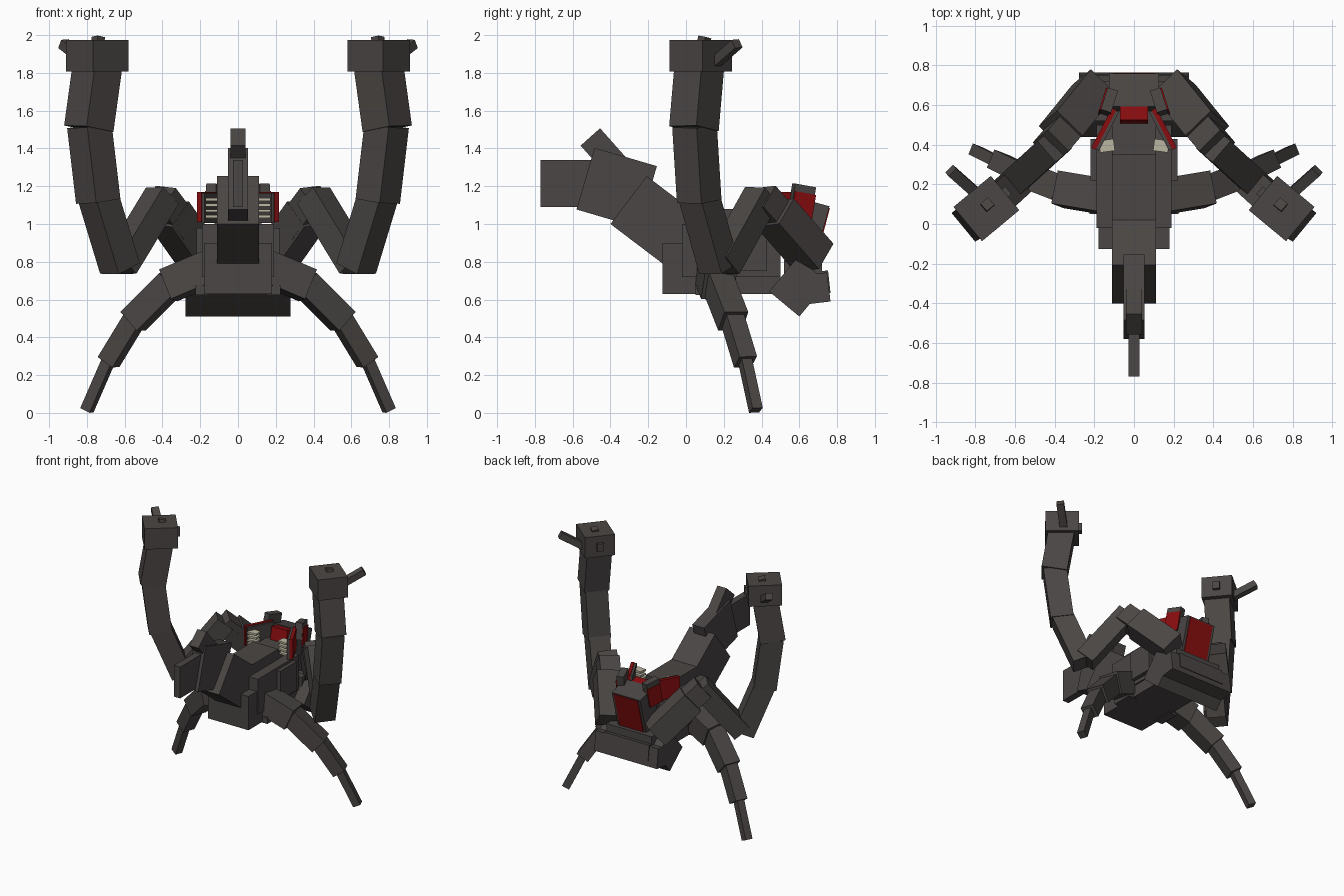
import bpy
import bmesh
from mathutils import Vector, Matrix

cube = bpy.data.objects.get("Cube")
if cube:
    bpy.data.objects.remove(cube, do_unlink=True)


def material(name, rgb):
    m = bpy.data.materials.new(name)
    m.use_nodes = True
    m.diffuse_color = (*rgb, 1)
    m.node_tree.nodes["Principled BSDF"].inputs["Base Color"].default_value = (*rgb, 1)
    return m


GREY = material("charcoal", (0.068, 0.061, 0.058))
RED = material("deep red", (0.25, 0.004, 0.005))
BONE = material("bone", (0.5, 0.47, 0.36))


def block(name, centre, axes, size, mat=GREY):
    """Box with its own axes, flat shaded."""
    bm = bmesh.new()
    bmesh.ops.create_cube(bm, size=1)
    bmesh.ops.scale(bm, vec=Vector(size), verts=bm.verts)
    rot = Matrix(axes).transposed().to_4x4()
    bmesh.ops.transform(bm, matrix=Matrix.Translation(centre) @ rot, verts=bm.verts)
    mesh = bpy.data.meshes.new(name)
    bm.to_mesh(mesh)
    bm.free()
    mesh.materials.append(mat)
    obj = bpy.data.objects.new(name, mesh)
    bpy.context.collection.objects.link(obj)
    return obj


def limb(name, a, b, side, width, depth, mat=GREY):
    """Box running from a to b; side is the direction its width faces."""
    a, b = Vector(a), Vector(b)
    z = (b - a).normalized()
    x = Vector(side)
    x = (x - z * x.dot(z)).normalized()
    return block(name, (a + b) / 2, (x, z.cross(x), z), (width, depth, (b - a).length), mat)


def slab(name, half, p, q, depth, mat=GREY):
    """Centred box: edge p-q in the side plane, thickened to the left of p-q."""
    d = (Vector(q) - Vector(p)).normalized()
    off = Vector((-d.y, d.x)) * depth / 2
    a, b = Vector(p) + off, Vector(q) + off
    return limb(name, (0, *a), (0, *b), (1, 0, 0), half * 2, depth, mat)


def box(name, lo, hi, mat=GREY):
    lo, hi = Vector(lo), Vector(hi)
    return block(name, (lo + hi) / 2, Matrix.Identity(3), hi - lo, mat)


# Tail chain
slab("tail_blade", 0.027, (-0.77, 1.09), (-0.5, 1.09), 0.25)
slab("tail_spike", 0.04, (-0.558, 1.415), (-0.38, 1.215), 0.138)
slab("tail_middle", 0.053, (-0.58, 1.077), (-0.25, 0.98), 0.34)
slab("tail_base", 0.112, (-0.4, 1.0), (-0.09, 0.765), 0.318)

# Torso
box("abdomen", (-0.18, -0.125, 0.63), (0.18, 0.5, 0.9))
box("chest", (-0.19, -0.02, 0.72), (0.19, 0.5, 1.0))
box("chest_sides", (-0.22, 0.22, 0.75), (0.22, 0.43, 0.98))
box("spine_cover", (-0.112, 0.0, 0.9), (0.112, 0.35, 1.08))
box("upper_back", (-0.11, 0.33, 0.9), (0.11, 0.62, 1.05))

# Pelvis with rear plate
slab("pelvis", 0.277, (0.44, 0.643), (0.6, 0.51), 0.235)
slab("rear_plate", 0.277, (0.64, 0.575), (0.765, 0.59), 0.155)
slab("rear_bar", 0.2, (0.72, 0.63), (0.765, 0.635), 0.12)
box("pelvis_top", (-0.2, 0.52, 0.62), (0.2, 0.72, 0.81))

# Back pack with red panel
slab("back_pack", 0.125, (0.51, 0.83), (0.676, 0.785), 0.32)
slab("back_panel", 0.105, (0.69, 0.81), (0.762, 1.085), 0.008, RED)
slab("red_crest", 0.07, (0.5, 1.02), (0.6, 1.0), 0.13, RED)

ARM = [  # start, end, thickness
    ("hand_wrist", (0.745, 0.07, 1.83), (0.79, 0.042, 1.505), 0.187),
    ("forearm_upper", (0.787, 0.045, 1.52), (0.74, 0.07, 1.12), 0.168),
    ("forearm_lower", (0.745, 0.065, 1.16), (0.625, 0.175, 0.765), 0.155),
    ("upper_arm", (0.625, 0.195, 0.78), (0.4, 0.4, 1.15), 0.14),
    ("shoulder_upper", (0.42, 0.39, 1.14), (0.3, 0.53, 0.98), 0.15),
    ("shoulder_lower", (0.37, 0.47, 1.06), (0.2, 0.68, 0.82), 0.18),
]
LEG = [
    ("hip", (0.1, 0.13, 0.79), (0.37, 0.175, 0.675), 0.17),
    ("thigh", (0.35, 0.17, 0.69), (0.555, 0.25, 0.485), 0.135),
    ("shin", (0.545, 0.245, 0.5), (0.685, 0.315, 0.27), 0.1),
    ("foot", (0.68, 0.31, 0.29), (0.8, 0.37, 0.014), 0.058),
]

for s, tag in ((1, "left"), (-1, "right")):
    def flip(p):
        return Vector((p[0] * s, p[1], p[2]))

    out = flip((0.77, -0.64, 0))
    back = flip((0.64, 0.77, 0))
    up = Vector((0, 0, 1))

    # Arm and hand
    for name, a, b, w in ARM:
        limb(f"{tag}_{name}", flip(a), flip(b), back, w, w)
    palm = flip((0.745, 0.078, 1.89))
    limb(f"{tag}_hand", palm - up * 0.083, palm + up * 0.083, back, 0.225, 0.245)
    limb(f"{tag}_thumb", flip((0.79, 0.15, 1.85)), flip((0.925, 0.27, 1.955)), out, 0.055, 0.05)
    limb(f"{tag}_top_stub", palm, flip((0.74, 0.1, 1.99)), back, 0.05, 0.05)
    limb(f"{tag}_side_stub", palm, palm - out * 0.145, up, 0.06, 0.05)

    # Leg
    for name, a, b, w in LEG:
        limb(f"{tag}_{name}", flip(a), flip(b), flip((-0.36, 0.93, 0)), w, w)
    limb(f"{tag}_hip_socket", flip((0.15, 0.13, 0.65)), flip((0.225, 0.13, 0.65)), up, 0.05, 0.16)

    # Red side armour with dark inner lining
    limb(f"{tag}_side_armour", flip((0.205, 0.38, 1.09)), flip((0.1, 0.58, 1.09)), up, 0.16, 0.025, RED)
    limb(f"{tag}_armour_lining", flip((0.185, 0.375, 1.085)), flip((0.085, 0.57, 1.085)), up, 0.16, 0.02)

    # Fin behind the crest, with its red skin
    limb(f"{tag}_fin", flip((0.145, 0.56, 1.15)), flip((0.11, 0.67, 1.13)), up, 0.13, 0.055)
    limb(f"{tag}_fin_skin", flip((0.175, 0.565, 1.1)), flip((0.14, 0.675, 1.08)), up, 0.15, 0.009, RED)

    # Exposed ribs
    for i in range(4):
        z = 1.04 + i * 0.03
        limb(f"{tag}_rib_{i}", flip((0.1, 0.4, z)), flip((0.175, 0.39, z)), up, 0.015, 0.06, BONE)
